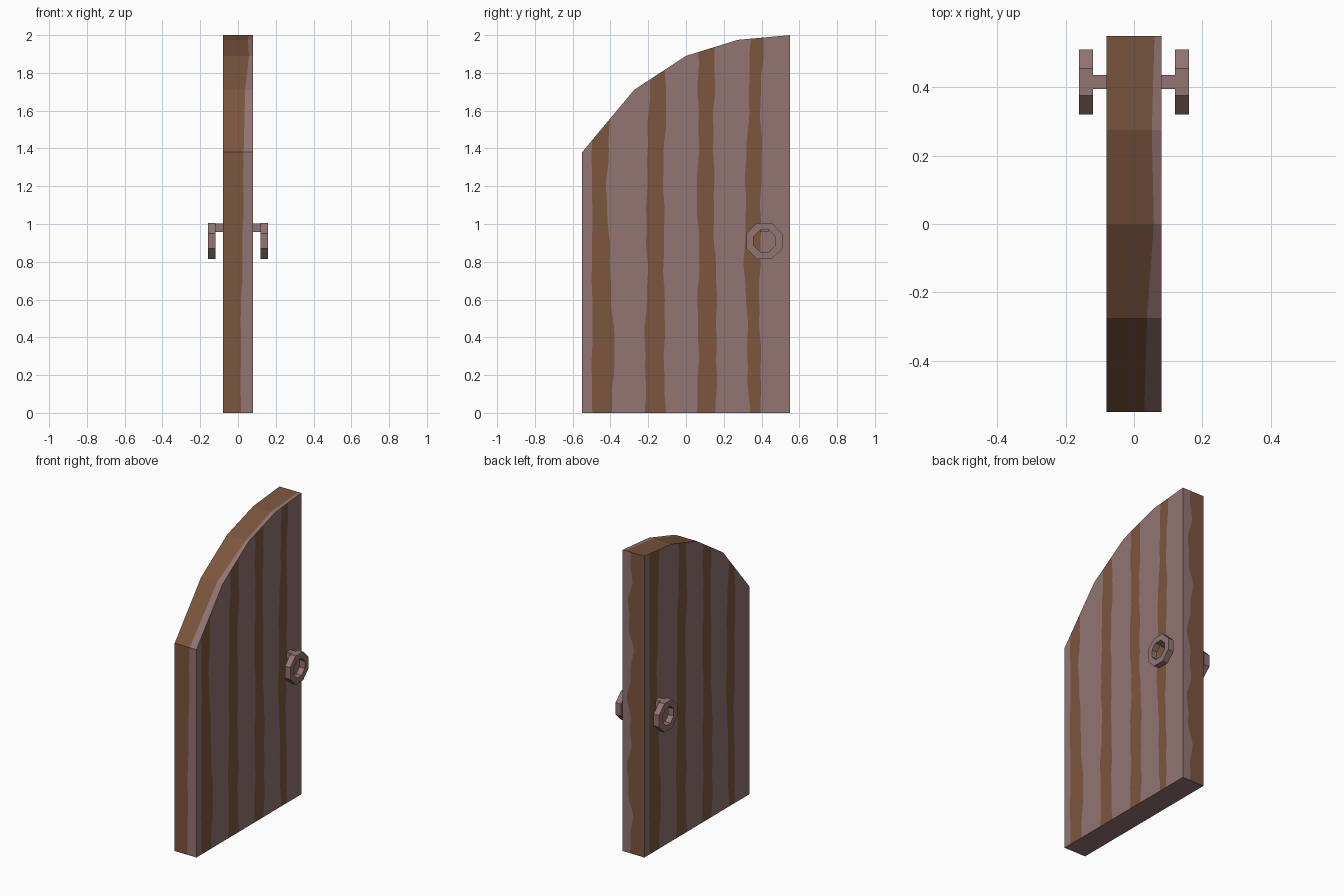
import bpy, bmesh, math
from mathutils import Vector

if "Cube" in bpy.data.objects:
    bpy.data.objects.remove(bpy.data.objects["Cube"])

def material(name, rgb):
    m = bpy.data.materials.new(name)
    m.diffuse_color = (*rgb, 1)
    m.use_nodes = True
    m.node_tree.nodes["Principled BSDF"].inputs["Base Color"].default_value = m.diffuse_color
    return m

MATS = [material("mauve wood", (0.29, 0.178, 0.17)),
        material("brown wood", (0.2, 0.092, 0.047))]
T, W = 0.08, 0.55          # half thickness, half width
ARCH = [(-0.55, 1.38), (-0.275, 1.71), (0, 1.89), (0.275, 1.975), (0.55, 2.0)]

def lerp_list(vals, t):
    """Sample evenly spaced control values at t in 0..1."""
    f = min(max(t, 0), 1) * (len(vals) - 1)
    i = min(int(f), len(vals) - 2)
    return vals[i] + (vals[i + 1] - vals[i]) * (f - i)

def wobble(t, seed, amp):
    return amp * (math.sin(23 * t + seed * 2.1) + 0.6 * math.sin(57 * t + seed * 3.7))

def striped(bm, columns, place, out, rows, first=0, amps=None):
    """Sheet of columns between wavy edges, colours alternating."""
    amps = amps or [0] * len(columns)
    grid = []
    for r in range(rows + 1):
        t = r / rows
        grid.append([bm.verts.new(place(lerp_list(c, t) + wobble(t, k, amps[k]), t))
                     for k, c in enumerate(columns)])
    for a, b in zip(grid, grid[1:]):
        for k in range(len(columns) - 1):
            f = bm.faces.new((a[k], a[k + 1], b[k + 1], b[k]))
            f.normal_update()
            if f.normal.dot(out) < 0:
                f.normal_flip()
            f.material_index = (k + first) % 2

def finish(bm, name):
    me = bpy.data.meshes.new(name)
    bm.to_mesh(me)
    bm.free()
    for m in MATS:
        me.materials.append(m)
    ob = bpy.data.objects.new(name, me)
    bpy.context.collection.objects.link(ob)
    return ob

# Broad faces: four brown grain stripes, then cut to the arch
EDGES = [[-W, -W],
         [-0.497, -0.497], [-0.39, -0.38, -0.405, -0.42, -0.405, -0.40],
         [-0.217, -0.215, -0.205, -0.21, -0.195, -0.19], [-0.11, -0.115, -0.115, -0.12, -0.108, -0.11],
         [0.063, 0.063, 0.068, 0.06, 0.068, 0.063], [0.155, 0.165, 0.155, 0.145, 0.148, 0.15],
         [0.335, 0.325, 0.31, 0.315, 0.33, 0.345], [0.40, 0.39, 0.39, 0.40, 0.395, 0.41],
         [W, W]]
AMPS = [0] + [0.002, 0.004] + [0.004] * 6 + [0]
bm = bmesh.new()
for s in (1, -1):
    striped(bm, EDGES, lambda y, t, s=s: (s * T, s * y, 2 * t), Vector((s, 0, 0)), 40, 0, AMPS)
for (y0, z0), (y1, z1) in zip(ARCH, ARCH[1:]):
    bmesh.ops.bisect_plane(bm, geom=bm.verts[:] + bm.edges[:] + bm.faces[:], dist=1e-6,
                           plane_co=(0, y0, z0), plane_no=(0, z0 - z1, y1 - y0), clear_outer=True)

# Hinge edge, latch edge and underside
striped(bm, [[-T, -T], [0.015, 0.015, 0.025, 0.03], [T, T]],
        lambda x, t: (x, -W, 1.38 * t), Vector((0, -1, 0)), 20, 1, [0, 0.002, 0])
striped(bm, [[-T, -T], [0.02, 0.035, 0.02, 0.03], [T, T]],
        lambda x, t: (x, W, 2 * t), Vector((0, 1, 0)), 40, 1, [0, 0.015, 0])
striped(bm, [[-T, -T], [T, T]], lambda x, t: (x, W * (2 * t - 1), 0), Vector((0, 0, -1)), 1)

# Arched top edge
SEAM = [0.03, 0.038, 0.058, 0.052, 0.06]
for i, ((y0, z0), (y1, z1)) in enumerate(zip(ARCH, ARCH[1:])):
    striped(bm, [[-T, -T], SEAM[i:i + 2], [T, T]],
            lambda x, t: (x, y0 + (y1 - y0) * t, z0 + (z1 - z0) * t), Vector((0, 0, 1)), 1, 1)
bmesh.ops.remove_doubles(bm, verts=bm.verts[:], dist=1e-5)
finish(bm, "door_panel")

# Octagonal ring handles on short stems, one per side
CY, CZ = 0.415, 0.91
def ring_point(x, r, k):
    a = math.pi / 8 + k * math.pi / 4
    return (x, CY + r * math.cos(a), CZ + r * math.sin(a))

for s, side in ((1, "right"), (-1, "left")):
    bm = bmesh.new()
    section = [(0.12, 0.103), (0.16, 0.103), (0.16, 0.062), (0.12, 0.062)]
    loops = [[bm.verts.new(ring_point(s * x, r, k)) for x, r in section] for k in range(8)]
    for k in range(8):
        a, b = loops[k], loops[(k + 1) % 8]
        for j in range(4):
            n = (j + 1) % 4
            bm.faces.new((a[j], a[n], b[n], b[j]))
    bmesh.ops.recalc_face_normals(bm, faces=bm.faces[:])
    finish(bm, side + "_handle_ring")

    bm = bmesh.new()
    bmesh.ops.create_cube(bm, size=1)
    bmesh.ops.scale(bm, vec=(0.045, 0.042, 0.045), verts=bm.verts[:])
    bmesh.ops.translate(bm, vec=(s * 0.0985, CY, 0.981), verts=bm.verts[:])
    finish(bm, side + "_handle_stem")
